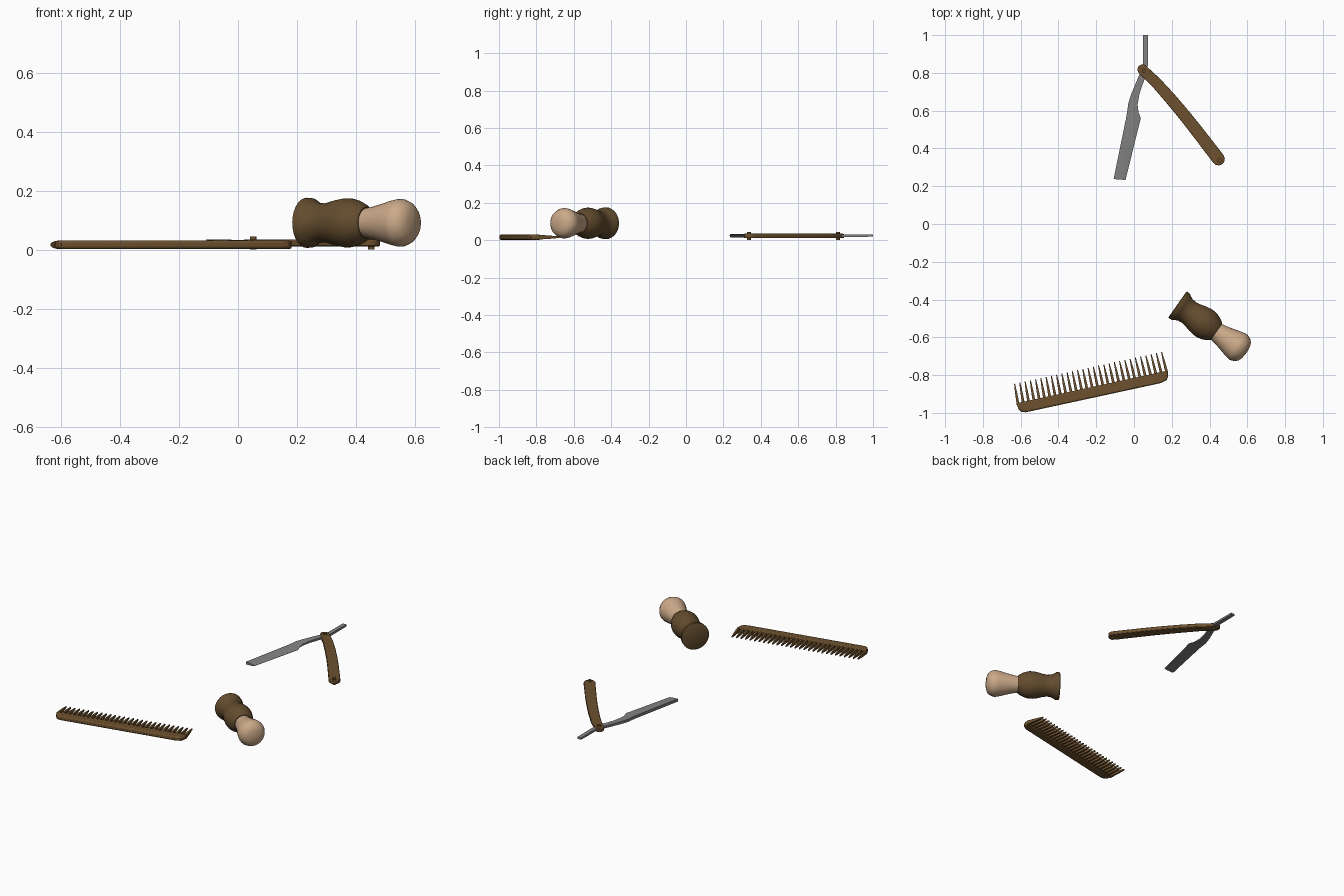
import bpy, bmesh, math
from mathutils import Vector, Matrix

if "Cube" in bpy.data.objects:
    bpy.data.objects.remove(bpy.data.objects["Cube"])


def mat(name, col):
    m = bpy.data.materials.new(name)
    m.diffuse_color = (*col, 1)
    m.use_nodes = True
    m.node_tree.nodes["Principled BSDF"].inputs["Base Color"].default_value = m.diffuse_color
    return m


WOOD = mat("brown_wood", (0.15, 0.08, 0.027))
BRUSH_WOOD = mat("dark_brush_wood", (0.125, 0.072, 0.027))
METAL = mat("steel_grey", (0.23, 0.23, 0.23))
HAIR = mat("tan_bristle", (0.60, 0.40, 0.25))


def finish(name, bm, material, matrix=None, bevel=0, angle=35):
    bmesh.ops.recalc_face_normals(bm, faces=bm.faces)
    me = bpy.data.meshes.new(name)
    bm.to_mesh(me)
    bm.free()
    ob = bpy.data.objects.new(name, me)
    bpy.context.collection.objects.link(ob)
    me.materials.append(material)
    if matrix:
        ob.matrix_world = matrix
    if bevel:
        b = ob.modifiers.new("bevel", 'BEVEL')
        b.width, b.segments, b.limit_method = bevel, 2, 'ANGLE'
        b.angle_limit = math.radians(50)
    bpy.ops.object.select_all(action='DESELECT')
    ob.select_set(True)
    bpy.context.view_layer.objects.active = ob
    bpy.ops.object.shade_smooth_by_angle(angle=math.radians(angle))
    return ob


def loft(bm, rings):
    """Closed skin through rings of equal length, capped at both ends."""
    vs = [[bm.verts.new(p) for p in r] for r in rings]
    n = len(vs[0])
    for a, b in zip(vs, vs[1:]):
        for i in range(n):
            bm.faces.new((a[i], a[(i + 1) % n], b[(i + 1) % n], b[i]))
    bm.faces.new(vs[0])
    bm.faces.new(vs[-1])


def slab(name, outline, z0, z1, material, matrix=None, bevel=0):
    bm = bmesh.new()
    loft(bm, [[(x, y, z) for x, y in outline] for z in (z0, z1)])
    return finish(name, bm, material, matrix, bevel)


def lathe(name, profile, material, matrix, n=28):
    """Turned part around local x; profile is (distance, radius)."""
    bm = bmesh.new()
    loft(bm, [[(s, r * math.cos(i * math.tau / n), r * math.sin(i * math.tau / n))
               for i in range(n)] for s, r in profile])
    return finish(name, bm, material, matrix, 0, 40)


# ---- comb: spine and tapered teeth
comb_m = Matrix.Translation((-0.574, -0.997, 0)) @ Matrix.Rotation(math.radians(12.2), 4, 'Z')
slab("comb_spine", [(-0.037, 0.057), (-0.033, 0.025), (-0.022, 0.008), (0.0, 0.0), (0.735, 0.0),
                    (0.765, 0.008), (0.778, 0.025), (0.782, 0.057)],
     0.002, 0.031, WOOD, comb_m, 0.008)
bm = bmesh.new()
COUNT = 29
for k in range(COUNT):
    t = k / (COUNT - 1)
    ub, ut = -0.030 + 0.805 * t, -0.025 + 0.796 * t
    rings = []
    for u, v, hu, hz in ((ub, 0.045, 0.0075, 0.0125), (ub * 0.5 + ut * 0.5, 0.105, 0.006, 0.009),
                         (ut, 0.160, 0.0025, 0.004)):
        rings.append([(u - hu, v, 0.0165 - hz), (u + hu, v, 0.0165 - hz),
                      (u + hu, v, 0.0165 + hz), (u - hu, v, 0.0165 + hz)])
    loft(bm, rings)
finish("comb_teeth", bm, WOOD, comb_m)

# ---- shaving brush lying on its side: turned handle and bristles
brush_m = Matrix.Translation((0.23, -0.426, 0.091)) @ Matrix.Rotation(math.radians(-35), 4, 'Z')
lathe("brush_handle", [(0, 0.080), (0.003, 0.085), (0.022, 0.084), (0.034, 0.076), (0.052, 0.068),
                       (0.075, 0.066), (0.100, 0.070), (0.130, 0.078), (0.160, 0.083),
                       (0.185, 0.083), (0.210, 0.077), (0.235, 0.066), (0.252, 0.054)],
      BRUSH_WOOD, brush_m)
lathe("brush_bristles", [(0.245, 0.049), (0.280, 0.055), (0.320, 0.065), (0.360, 0.076),
                         (0.385, 0.081), (0.397, 0.081), (0.420, 0.072), (0.435, 0.058),
                         (0.443, 0.035), (0.446, 0.010)], HAIR, brush_m)

# ---- razor handle: curved bar with rounded ends
path = [Vector(p) for p in ((0.045, 0.818), (0.118, 0.748), (0.192, 0.665),
                            (0.265, 0.578), (0.335, 0.490), (0.447, 0.344))]
half = [0.027, 0.029, 0.031, 0.032, 0.033, 0.034]
left, right = [], []
for i, p in enumerate(path):
    d = (path[min(i + 1, 5)] - path[max(i - 1, 0)]).normalized()
    nrm = Vector((-d.y, d.x))
    left.append(p + nrm * half[i])
    right.append(p - nrm * half[i])


def cap(center, start, steps=6):
    """Half circle running clockwise from a start point."""
    return [center + Matrix.Rotation(-math.pi * k / steps, 2) @ (start - center)
            for k in range(1, steps)]


outline = left + cap(path[-1], left[-1]) + right[::-1] + cap(path[0], right[0])
slab("razor_handle", [tuple(p) for p in outline], 0.011, 0.035, WOOD, None, 0.004)

# ---- pins through both ends of the handle
for name, x, y in (("pivot_pin", 0.052, 0.812), ("end_pin", 0.452, 0.336)):
    bm = bmesh.new()
    bmesh.ops.create_cone(bm, cap_ends=True, segments=16, radius1=0.011, radius2=0.011, depth=0.043)
    finish(name, bm, WOOD, Matrix.Translation((x, y, 0.0225)))

# ---- razor blade: tail, shank and ground blade in one loft
# (spine x, spine y, edge x, edge y, spine half thickness, edge half thickness)
stations = ((0.048, 1.000, 0.074, 1.000, 0.006, 0.006),
            (0.048, 0.845, 0.074, 0.845, 0.007, 0.007),
            (0.030, 0.795, 0.062, 0.785, 0.007, 0.007),
            (-0.014, 0.690, 0.029, 0.690, 0.008, 0.006),
            (-0.030, 0.640, 0.019, 0.632, 0.009, 0.005),
            (-0.037, 0.590, 0.024, 0.592, 0.009, 0.001),
            (-0.042, 0.560, 0.036, 0.560, 0.009, 0.0006),
            (-0.108, 0.238, -0.045, 0.233, 0.009, 0.0006))
rings = []
for x0, y0, x1, y1, a, e in stations:
    xm, ym, m = x0 + 0.68 * (x1 - x0), y0 + 0.68 * (y1 - y0), a * 0.6 + e * 0.4
    z = 0.025
    rings.append([(x0, y0, z + a), (xm, ym, z + m), (x1, y1, z + e),
                  (x1, y1, z - e), (xm, ym, z - m), (x0, y0, z - a)])
bm = bmesh.new()
loft(bm, rings)
finish("razor_blade", bm, METAL, None, 0, 20)
